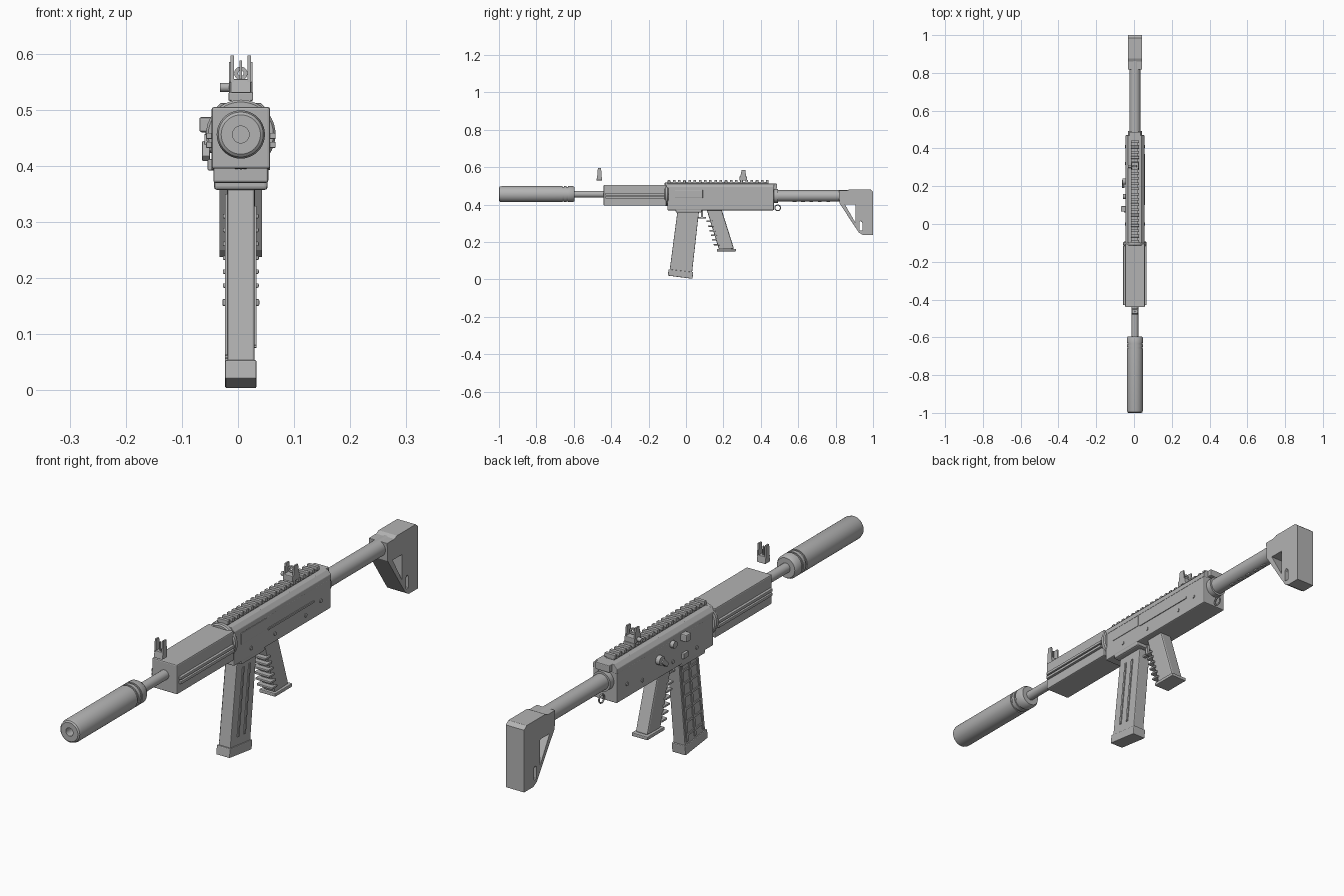
import bpy, bmesh, math
from mathutils import Matrix

if "Cube" in bpy.data.objects:
    bpy.data.objects.remove(bpy.data.objects["Cube"])

CX = 0.005   # lengthwise centre plane
BORE = 0.456   # bore height

grey = bpy.data.materials.new("plain grey")
grey.use_nodes = True
grey.diffuse_color = (0.45, 0.45, 0.45, 1)
grey.node_tree.nodes["Principled BSDF"].inputs["Base Color"].default_value = (0.45, 0.45, 0.45, 1)


def finish(name, bm, bevel=0, smooth=False):
    bmesh.ops.recalc_face_normals(bm, faces=bm.faces)
    me = bpy.data.meshes.new(name)
    bm.to_mesh(me)
    bm.free()
    me.materials.append(grey)
    if smooth:
        for p in me.polygons:
            p.use_smooth = True
        me.set_sharp_from_angle(angle=math.radians(35))
    ob = bpy.data.objects.new(name, me)
    bpy.context.collection.objects.link(ob)
    if bevel:
        mod = ob.modifiers.new("soft edges", "BEVEL")
        mod.width = bevel
        mod.segments = 2
        mod.limit_method = "ANGLE"
    return ob


def prism(name, outline, x0, x1, bevel=0):
    """Side outline of (y, z) points, extruded across x."""
    bm = bmesh.new()
    sides = [[bm.verts.new((x, y, z)) for y, z in outline] for x in (x0, x1)]
    n = len(outline)
    for s in sides:
        bm.faces.new(s)
    for i in range(n):
        j = (i + 1) % n
        bm.faces.new((sides[0][i], sides[0][j], sides[1][j], sides[1][i]))
    return finish(name, bm, bevel)


def box(name, x, y, z, bevel=0):
    return prism(name, [(y[0], z[0]), (y[1], z[0]), (y[1], z[1]), (y[0], z[1])], x[0], x[1], bevel)


def lathe(name, profile, z, steps=40, x=CX):
    """Profile of (y, radius) points, turned about the y axis."""
    bm = bmesh.new()
    verts = [bm.verts.new((0, y, r)) for y, r in profile]
    edges = [bm.edges.new(p) for p in zip(verts, verts[1:])]
    bmesh.ops.spin(bm, geom=verts + edges, cent=(0, 0, 0), axis=(0, 1, 0),
                   angle=math.tau, steps=steps, use_duplicate=False)
    bmesh.ops.remove_doubles(bm, verts=bm.verts, dist=0.0001)
    bmesh.ops.translate(bm, verts=bm.verts, vec=(x, 0, z))
    return finish(name, bm, smooth=True)


def pin(name, x0, x1, y, z, r):
    """Short round part lying across x."""
    bm = bmesh.new()
    turn = Matrix.Translation(((x0 + x1) / 2, y, z)) @ Matrix.Rotation(math.pi / 2, 4, "Y")
    bmesh.ops.create_cone(bm, cap_ends=True, segments=20, radius1=r, radius2=r,
                          depth=abs(x1 - x0), matrix=turn)
    return finish(name, bm, smooth=True)


def slanted(corners):
    """Maps (u, t) ranges to an outline inside a slanted four-sided shape."""
    tf, tr, bf, br = corners

    def point(u, t):
        return tuple((tf[k] * (1 - u) + tr[k] * u) * (1 - t) + (bf[k] * (1 - u) + br[k] * u) * t
                     for k in (0, 1))
    return lambda u0, u1, t0, t1: [point(u0, t0), point(u1, t0), point(u1, t1), point(u0, t1)]


def cut(target, cutter):
    mod = target.modifiers.new("opening", "BOOLEAN")
    mod.operation = "DIFFERENCE"
    mod.solver = "EXACT"
    mod.object = cutter
    cutter.hide_render = True
    cutter.hide_set(True)


# Muzzle tube and barrel
lathe("muzzle_tube", [(-0.96, 0), (-0.96, 0.015), (-1, 0.015), (-1, 0.035), (-0.996, 0.04),
                      (-0.985, 0.043), (-0.66, 0.043), (-0.66, 0.039), (-0.652, 0.039),
                      (-0.652, 0.043), (-0.638, 0.043), (-0.638, 0.039), (-0.63, 0.039),
                      (-0.63, 0.043), (-0.605, 0.043), (-0.595, 0.037), (-0.595, 0)], BORE)
lathe("barrel", [(-0.6, 0), (-0.6, 0.018), (-0.1, 0.018), (-0.1, 0)], BORE, 24)

# Handguard, with side strips and rear collar
box("handguard", (CX - 0.052, CX + 0.052), (-0.44, -0.105), (0.395, 0.505), 0.004)
for side, s in (("right", -1), ("left", 1)):
    for i, z in enumerate((0.432, 0.448)):
        box(f"handguard_strip_{side}_{i}", sorted((CX + s * 0.05, CX + s * 0.062)),
            (-0.43, -0.115), (z, z + 0.011), 0.002)
lathe("collar", [(-0.115, 0), (-0.115, 0.058), (-0.11, 0.062), (-0.098, 0.062),
                 (-0.093, 0.058), (-0.093, 0)], BORE)

# Receiver
box("lower_receiver", (CX - 0.049, CX + 0.049), (-0.1, 0.47), (0.37, 0.484), 0.004)
bm = bmesh.new()
shoulder = [(-0.05, 0.48), (0.05, 0.48), (0.05, 0.497), (0.036, 0.512), (-0.036, 0.512), (-0.05, 0.497)]
face = bm.faces.new([bm.verts.new((CX + x, -0.1, z)) for x, z in shoulder])
ext = bmesh.ops.extrude_face_region(bm, geom=[face])
bmesh.ops.translate(bm, vec=(0, 0.57, 0), verts=[v for v in ext["geom"] if isinstance(v, bmesh.types.BMVert)])
finish("upper_receiver", bm, 0.002)
box("magazine_well", (CX - 0.048, CX + 0.048), (-0.055, 0.085), (0.357, 0.38), 0.006)
box("rear_cap", (CX - 0.03, CX + 0.03), (0.465, 0.487), (0.485, 0.512), 0.003)
box("receiver_side_slot_trim", (CX + 0.045, CX + 0.052), (0.1, 0.37), (0.43, 0.437))
box("receiver_side_cover", (CX + 0.045, CX + 0.051), (-0.06, 0.09), (0.435, 0.478), 0.002)

# Top rail with teeth
box("rail_base", (CX - 0.017, CX + 0.017), (-0.098, 0.44), (0.508, 0.52))
for i in range(20):
    y = -0.098 + i * 0.0277
    box(f"rail_tooth_{i}", (CX - 0.022, CX + 0.022), (y, y + 0.014), (0.516, 0.531), 0.002)

# Controls on the right flank
pin("selector_hub", -0.06, -0.04, 0.225, 0.44, 0.017)
prism("selector_lever", [(0.215, 0.445), (0.235, 0.435), (0.2, 0.408), (0.19, 0.418)], -0.064, -0.05, 0.002)
box("charging_handle", (-0.069, -0.04), (0.065, 0.095), (0.46, 0.487), 0.004)
pin("bolt_button", -0.058, -0.04, 0.145, 0.468, 0.013)
box("magazine_catch", (-0.054, -0.04), (0.06, 0.09), (0.392, 0.412), 0.002)
for i, (y, z) in enumerate(((0.32, 0.4), (0.41, 0.42), (0.0, 0.4), (0.14, 0.4))):
    pin(f"receiver_pin_{i}", CX - 0.052, CX + 0.052, y, z, 0.007)

# Trigger
box("trigger", (CX - 0.007, CX + 0.007), (0.065, 0.108), (0.326, 0.334), 0.002)
box("trigger_stem", (CX - 0.005, CX + 0.005), (0.08, 0.09), (0.33, 0.372))

# Magazine with raised side ribs and foot
mag = slanted([(-0.045, 0.37), (0.07, 0.37), (-0.09, 0.03), (0.03, 0.015)])
prism("magazine", mag(0, 1, 0, 1), CX - 0.024, CX + 0.024, 0.003)
prism("magazine_foot", mag(-0.05, 1.05, 0.93, 1.03), CX - 0.028, CX + 0.028, 0.003)
for i, u in enumerate((0.3, 0.62)):
    prism(f"magazine_left_rib_{i}", mag(u, u + 0.07, 0.12, 0.84), CX + 0.023, CX + 0.028)
for i, u in enumerate((0.06, 0.47, 0.86)):
    prism(f"magazine_right_rib_{i}", mag(u, u + 0.08, 0.06, 0.9), CX - 0.028, CX - 0.023)
for i in range(6):
    t = 0.12 + i * 0.14
    prism(f"magazine_cross_rib_{i}", mag(0.06, 0.94, t, t + 0.025), CX - 0.027, CX - 0.023)

# Pistol grip with finger ribs and foot
grip = slanted([(0.11, 0.375), (0.19, 0.375), (0.176, 0.16), (0.257, 0.163)])
prism("grip", grip(0, 1, 0, 1), CX - 0.025, CX + 0.025, 0.006)
for i in range(6):
    t = 0.3 + i * 0.115
    z = 0.375 - 0.215 * t
    y = 0.11 + 0.066 * t
    box(f"grip_rib_{i}", (CX - 0.032, CX + 0.032), (y - 0.02, y + 0.012), (z - 0.004, z + 0.004), 0.002)
box("grip_foot", (CX - 0.033, CX + 0.033), (0.165, 0.267), (0.15, 0.163), 0.003)

# Stock tube
lathe("stock_tube", [(0.46, 0), (0.46, 0.037), (0.492, 0.037), (0.492, 0.03), (0.9, 0.03), (0.9, 0)], 0.447)
for i in range(5):
    y = 0.57 + i * 0.045
    box(f"tube_stop_{i}", (CX - 0.007, CX + 0.007), (y, y + 0.02), (0.413, 0.425), 0.002)

# Sling loop
bpy.ops.mesh.primitive_torus_add(location=(CX, 0.49, 0.383), rotation=(0, math.pi / 2, 0),
                                 major_radius=0.015, minor_radius=0.003,
                                 major_segments=24, minor_segments=8)
loop = bpy.context.object
loop.name = "sling_loop"
loop.data.materials.append(grey)
bpy.ops.object.shade_smooth()

# Shoulder stock with openings
stock = prism("shoulder_stock", [(0.817, 0.475), (0.86, 0.475), (0.875, 0.482), (0.985, 0.482),
                                 (1.0, 0.47), (1.0, 0.238), (0.945, 0.238), (0.925, 0.25),
                                 (0.82, 0.408)], CX - 0.038, CX + 0.038)
cut(stock, prism("stock_opening_cutter", [(0.85, 0.4), (0.905, 0.4), (0.905, 0.305)], -0.1, 0.1))
cut(stock, prism("sling_slot_cutter", [(0.927, 0.262), (0.943, 0.262), (0.943, 0.305), (0.935, 0.313),
                                       (0.927, 0.305)], -0.1, 0.1))
soft = stock.modifiers.new("soft edges", "BEVEL")
soft.width = 0.006
soft.segments = 2
soft.limit_method = "ANGLE"

# Front sight
prism("front_sight_base", [(-0.479, 0.53), (-0.448, 0.53), (-0.452, 0.555), (-0.474, 0.555)],
      CX - 0.018, CX + 0.018, 0.002)
for side, s in (("right", -1), ("left", 1)):
    x = CX + s * 0.015
    prism(f"front_sight_wing_{side}", [(-0.475, 0.55), (-0.451, 0.55), (-0.454, 0.597), (-0.471, 0.597)],
          x - 0.003, x + 0.003)
box("front_sight_post", (CX - 0.002, CX + 0.002), (-0.466, -0.46), (0.55, 0.588))

# Rear sight with ring and knob
box("rear_sight_base", (CX - 0.021, CX + 0.021), (0.285, 0.327), (0.528, 0.55), 0.003)
for side, s in (("right", -1), ("left", 1)):
    x = CX + s * 0.018
    prism(f"rear_sight_wing_{side}", [(0.29, 0.545), (0.322, 0.545), (0.317, 0.585), (0.297, 0.585)],
          x - 0.003, x + 0.003)
lathe("rear_sight_ring", [(0.303, 0.005), (0.303, 0.012), (0.31, 0.012), (0.31, 0.005), (0.303, 0.005)], 0.565, 20)
pin("rear_sight_knob", -0.032, -0.012, 0.305, 0.54, 0.008)
